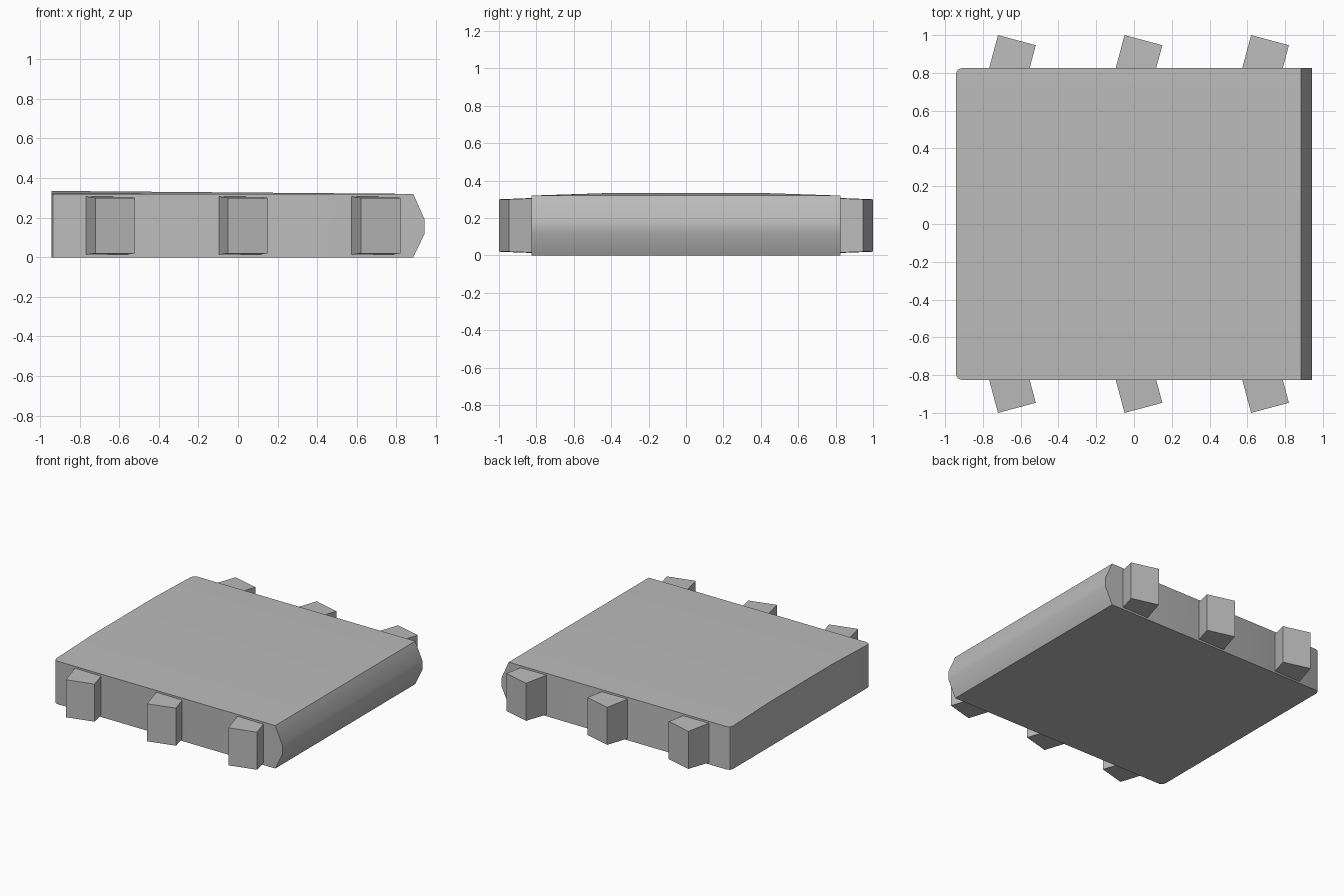
import bpy, bmesh, math

cube = bpy.data.objects.get("Cube")
if cube:
    bpy.data.objects.remove(cube, do_unlink=True)

grey = bpy.data.materials.new("plain_grey")
grey.use_nodes = True
colour = (0.5, 0.5, 0.5, 1)
grey.diffuse_color = colour
grey.node_tree.nodes["Principled BSDF"].inputs["Base Color"].default_value = colour


def loft(name, rings, smooth_angle):
    """Skin a row of equal cross-sections and cap both ends."""
    bm = bmesh.new()
    rows = [[bm.verts.new(p) for p in ring] for ring in rings]
    for a, b in zip(rows, rows[1:]):
        for i in range(len(a)):
            j = (i + 1) % len(a)
            bm.faces.new((a[i], a[j], b[j], b[i]))
    bm.faces.new(rows[0])
    bm.faces.new(rows[-1])
    bmesh.ops.recalc_face_normals(bm, faces=bm.faces)
    mesh = bpy.data.meshes.new(name)
    bm.to_mesh(mesh)
    bm.free()
    obj = bpy.data.objects.new(name, mesh)
    bpy.context.collection.objects.link(obj)
    mesh.materials.append(grey)
    bpy.ops.object.select_all(action='DESELECT')
    obj.select_set(True)
    bpy.context.view_layer.objects.active = obj
    bpy.ops.object.shade_smooth_by_angle(angle=math.radians(smooth_angle))
    return obj


# Slab: slightly crowned top, clipped rear corners and a blunt nose
def slab_section(y, rear, crown):
    return [(rear, y, 0), (0.885, y, 0), (0.943, y, 0.12),
            (0.943, y, 0.19), (0.885, y, 0.32), (rear, y, crown)]


half = [(0.825, -0.915, 0.32), (0.815, -0.935, 0.32),
        (0.795, -0.943, 0.321), (0.37, -0.943, 0.335)]
sections = [(-y, r, c) for y, r, c in half] + half[::-1]
loft("slab", [slab_section(*s) for s in sections], 32)

# Slanted lugs, three along each side, a little taller at the root
turn = math.radians(15)
for side, label in ((1, "back"), (-1, "front")):
    for n in range(3):
        corner_x = -0.72 + 0.67 * n
        rings = []
        for depth, low, high in ((0, 0.02, 0.30), (0.26, 0.01, 0.31)):
            ring = []
            for across, z in ((0, low), (0.207, low), (0.207, high), (0, high)):
                x = corner_x + across * math.cos(turn) - depth * math.sin(turn)
                y = 1 - across * math.sin(turn) - depth * math.cos(turn)
                ring.append((x, side * y, z))
            rings.append(ring)
        loft(f"{label}_lug_{n + 1}", rings, 20)
